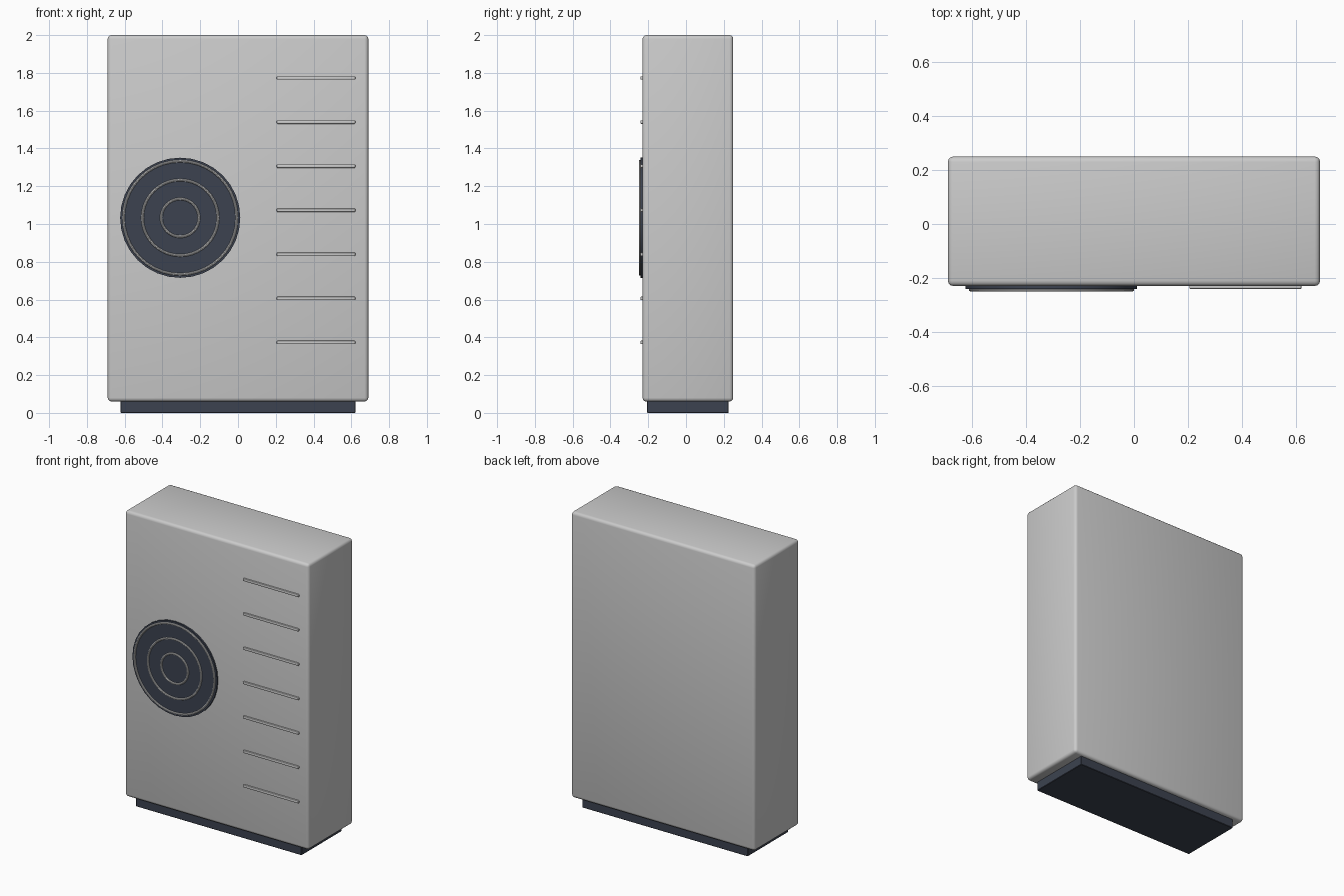
import bpy
from math import radians

if "Cube" in bpy.data.objects:
    bpy.data.objects.remove(bpy.data.objects["Cube"])

dark = bpy.data.materials.new("dark_slate")
dark.diffuse_color = (0.045, 0.055, 0.08, 1)
dark.use_nodes = True
dark.node_tree.nodes["Principled BSDF"].inputs["Base Color"].default_value = dark.diffuse_color


def smooth(ob):
    bpy.ops.object.select_all(action='DESELECT')
    ob.select_set(True)
    bpy.context.view_layer.objects.active = ob
    bpy.ops.object.shade_smooth_by_angle(angle=radians(35))


def box(name, lo, hi, bevel=0, segments=3, mat=None):
    centre = [(a + b) / 2 for a, b in zip(lo, hi)]
    bpy.ops.mesh.primitive_cube_add(size=1, location=centre)
    ob = bpy.context.object
    ob.name = name
    ob.scale = [b - a for a, b in zip(lo, hi)]
    bpy.ops.object.transform_apply(location=False, rotation=False, scale=True)
    if mat:
        ob.data.materials.append(mat)
    if bevel:
        mod = ob.modifiers.new("rounded_edges", 'BEVEL')
        mod.width = bevel
        mod.segments = segments
        bpy.ops.object.modifier_apply(modifier=mod.name)
        smooth(ob)
    return ob


# Cabinet and recessed plinth
box("cabinet", (-0.69, -0.23, 0.06), (0.69, 0.25, 2.0), 0.02, 3)
box("plinth", (-0.622, -0.206, 0.0), (0.622, 0.226, 0.07), 0.003, 1, dark)

# Fan disc on the front
FAN_X, FAN_Z = -0.306, 1.033
bpy.ops.mesh.primitive_cylinder_add(vertices=32, radius=0.318, depth=0.03,
                                    location=(FAN_X, -0.226, FAN_Z),
                                    rotation=(radians(90), 0, 0))
fan = bpy.context.object
fan.name = "fan_disc"
fan.data.materials.append(dark)
smooth(fan)

# Concentric guard rings
for i, radius in enumerate((0.1, 0.2, 0.3)):
    bpy.ops.mesh.primitive_torus_add(major_radius=radius, minor_radius=0.007,
                                     major_segments=40, minor_segments=8,
                                     location=(FAN_X, -0.243, FAN_Z),
                                     rotation=(radians(90), 0, 0))
    ring = bpy.context.object
    ring.name = f"guard_ring_{i + 1}"
    smooth(ring)

# Louvre slats
for i in range(7):
    z = 0.373 + i * 0.2333
    box(f"louvre_slat_{i + 1}", (0.205, -0.241, z - 0.009), (0.621, -0.223, z + 0.009), 0.004, 2)
